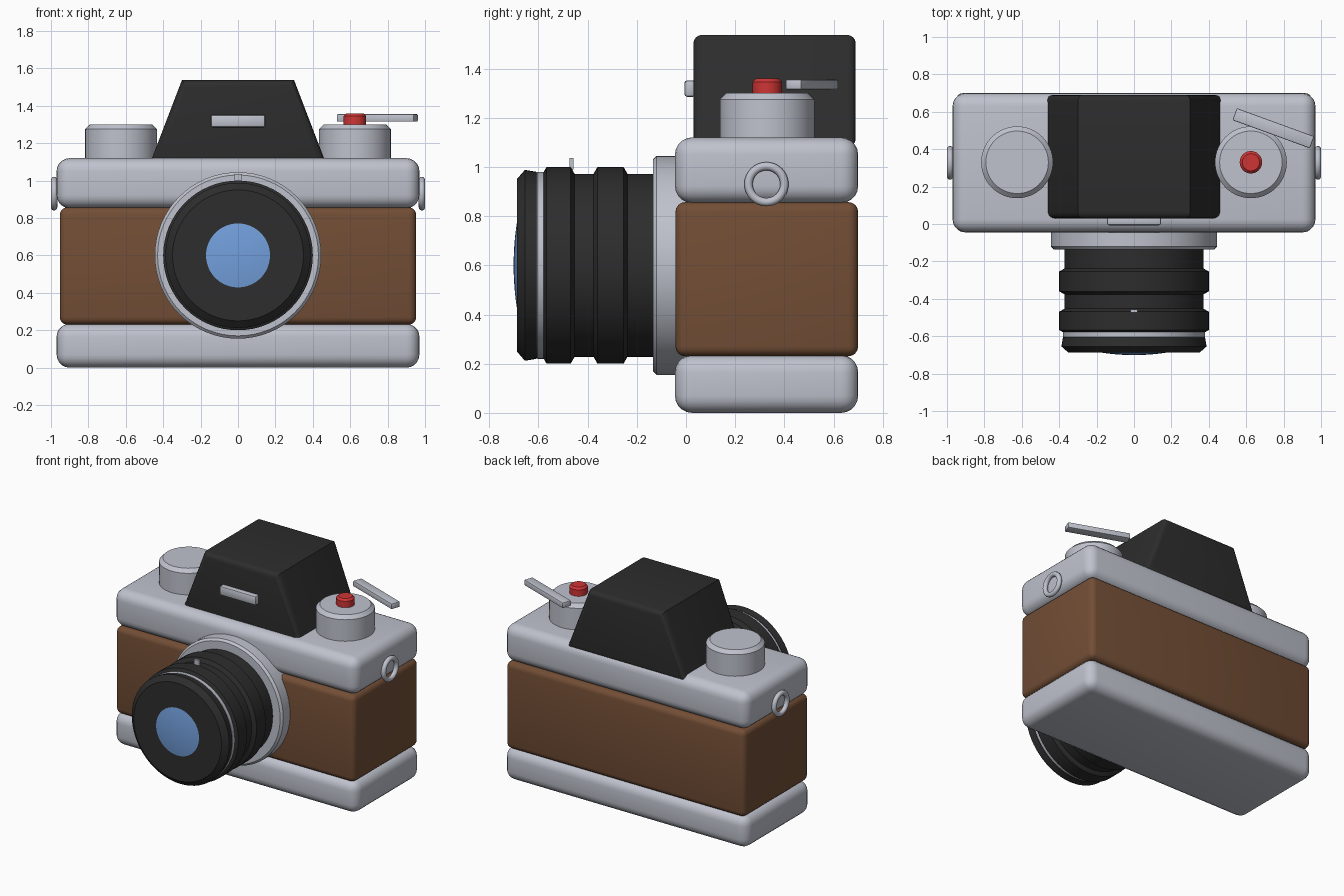
import bpy, bmesh, math
from mathutils import Matrix, Vector

cube = bpy.data.objects.get("Cube")
if cube:
    bpy.data.objects.remove(cube, do_unlink=True)


def material(name, rgb):
    m = bpy.data.materials.new(name)
    m.use_nodes = True
    m.diffuse_color = (*rgb, 1)
    m.node_tree.nodes["Principled BSDF"].inputs["Base Color"].default_value = (*rgb, 1)
    return m


SILVER = material("silver metal", (0.52, 0.54, 0.61))
LEATHER = material("brown leather", (0.17, 0.076, 0.036))
BLACK = material("black", (0.026, 0.026, 0.026))
RED = material("red", (0.62, 0.035, 0.035))
GLASS = material("blue glass", (0.17, 0.35, 0.72))


def finish(name, bm, mat, matrix=Matrix(), angle=35):
    """Turn a bmesh into a smooth-shaded object with sharp edges kept."""
    bmesh.ops.recalc_face_normals(bm, faces=bm.faces)
    bm.transform(matrix)
    mesh = bpy.data.meshes.new(name)
    bm.to_mesh(mesh)
    bm.free()
    mesh.materials.append(mat)
    obj = bpy.data.objects.new(name, mesh)
    bpy.context.collection.objects.link(obj)
    bpy.ops.object.select_all(action="DESELECT")
    obj.select_set(True)
    bpy.context.view_layer.objects.active = obj
    bpy.ops.object.shade_smooth_by_angle(angle=math.radians(angle))
    return obj


def box(name, low, high, mat, bevel=0.0, segments=4, turn=0):
    low, high = Vector(low), Vector(high)
    bm = bmesh.new()
    bmesh.ops.create_cube(bm, size=1, matrix=Matrix.Diagonal((*(high - low), 1)))
    if bevel:
        bmesh.ops.bevel(bm, geom=bm.edges[:], offset=bevel, segments=segments,
                        profile=0.5, affect="EDGES")
    place = Matrix.Translation((low + high) / 2) @ Matrix.Rotation(math.radians(turn), 4, "Z")
    return finish(name, bm, mat, place)


def lathe(name, profile, mat, matrix, steps=64, closed=False):
    """Revolve (radius, height) points around local z."""
    bm = bmesh.new()
    verts = [bm.verts.new((r, 0, h)) for r, h in profile]
    edges = [bm.edges.new(pair) for pair in zip(verts, verts[1:])]
    if closed:
        edges.append(bm.edges.new((verts[-1], verts[0])))
    bmesh.ops.spin(bm, geom=verts + edges, cent=(0, 0, 0), axis=(0, 0, 1),
                   angle=math.tau, steps=steps, use_duplicate=False)
    bmesh.ops.remove_doubles(bm, verts=bm.verts[:], dist=1e-4)
    return finish(name, bm, mat, matrix)


def disc(radius, bottom, top, chamfer):
    return [(0, bottom), (radius, bottom), (radius, top - chamfer),
            (radius - chamfer, top), (0, top)]


# Body: base plate, leather wrap, top plate
box("base_plate", (-0.97, -0.045, 0), (0.97, 0.7, 0.235), SILVER, 0.07, 5)
box("leather_body", (-0.953, -0.043, 0.23), (0.953, 0.7, 0.857), LEATHER, 0.04)
box("top_plate", (-0.97, -0.045, 0.853), (0.97, 0.7, 1.12), SILVER, 0.07, 5)

# Viewfinder hump: extruded trapezoid, rounded around its front and back faces
bm = bmesh.new()
outline = [(-0.475, 1.08), (0.475, 1.08), (0.3, 1.537), (-0.3, 1.537)]
front = bm.faces.new([bm.verts.new((x, 0.03, z)) for x, z in outline])
extruded = bmesh.ops.extrude_face_region(bm, geom=[front], use_keep_orig=True)["geom"]
bmesh.ops.translate(bm, vec=(0, 0.66, 0),
                    verts=[g for g in extruded if isinstance(g, bmesh.types.BMVert)])
rim = [e for e in bm.edges if abs(e.verts[0].co.y - e.verts[1].co.y) < 0.01]
bmesh.ops.recalc_face_normals(bm, faces=bm.faces)
bmesh.ops.bevel(bm, geom=rim, offset=0.035, segments=4, profile=0.5, affect="EDGES")
finish("viewfinder_hump", bm, BLACK)
box("front_plate", (-0.145, -0.007, 1.285), (0.145, 0.04, 1.352), SILVER, 0.012, 2)

# Dials and strap rings on both sides
ring = [(0.073 + 0.017 * math.cos(a), 0.017 * math.sin(a))
        for a in (math.tau * i / 12 for i in range(12))]
for side, s in (("left", 1), ("right", -1)):
    lathe(side + "_dial", disc(0.192, 1.1, 1.3, 0.025), SILVER,
          Matrix.Translation((0.625 * s, 0.33, 0)))
    lathe(side + "_strap_ring", ring, SILVER,
          Matrix.Translation((0.983 * s, 0.327, 0.93)) @ Matrix.Rotation(math.pi / 2, 4, "Y"),
          steps=32, closed=True)

# Shutter button and winding lever
lathe("shutter_button", disc(0.06, 1.29, 1.36, 0.014), RED,
      Matrix.Translation((0.625, 0.33, 0)), steps=32)
box("winding_lever", (0.525, 0.478, 1.315), (0.965, 0.546, 1.355), SILVER, 0.006, 2, turn=-20)

# Lens: local z runs forward from the body
LENS = Matrix.Translation((0, 0, 0.6)) @ Matrix.Rotation(math.pi / 2, 4, "X")
lathe("lens_mount", [(0, 0), (0.445, 0), (0.445, 0.12), (0.43, 0.135), (0, 0.135)],
      SILVER, LENS)
barrel = [(0, 0.1), (0.372, 0.1)]
for start, end in ((0.238, 0.376), (0.453, 0.583)):
    barrel += [(0.372, start), (0.4, start + 0.016), (0.4, end - 0.016), (0.372, end)]
lathe("lens_barrel", barrel + [(0, 0.583)], BLACK, LENS)
lathe("lens_trim_ring", disc(0.38, 0.575, 0.61, 0.006), SILVER, LENS)
lathe("lens_front_ring", [(0, 0.607), (0.38, 0.607), (0.388, 0.655), (0.35, 0.688), (0, 0.688)],
      BLACK, LENS)
dome = [(0.178 * i / 6, 0.687 + 0.014 * (1 - (i / 6) ** 2)) for i in range(7)]
lathe("lens_glass", dome, GLASS, LENS)
box("focus_marker", (-0.02, -0.474, 0.99), (0.02, -0.458, 1.036), SILVER)
